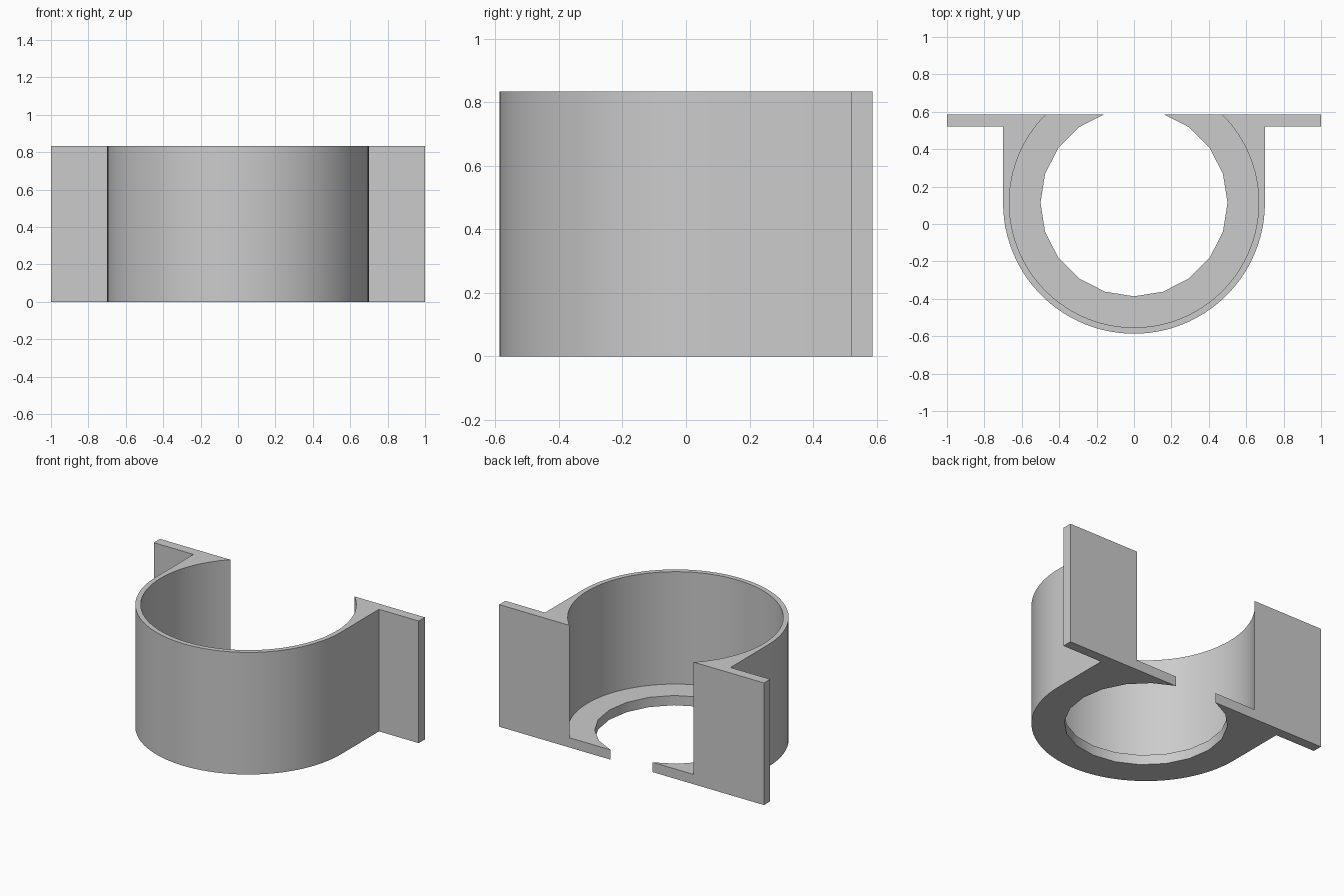
import bpy, bmesh, math

cube = bpy.data.objects.get("Cube")
if cube:
    bpy.data.objects.remove(cube, do_unlink=True)

# Main dimensions
U = 1 / 15
HEIGHT = 12.5 * U
BACK = 8.8 * U
CENTRE = 1.7 * U
OUTER, CAVITY, HOLE = 10.5 * U, 10 * U, 7.5 * U
PLATE = U          # thickness of floor and flanges

grey = bpy.data.materials.new("plain grey")
grey.use_nodes = True
colour = (0.6, 0.6, 0.6, 1)
grey.diffuse_color = colour
grey.node_tree.nodes["Principled BSDF"].inputs["Base Color"].default_value = colour


def arc(radius, segments, start, end):
    """Points on a circle about the cup axis, angles in turns."""
    return [(radius * math.cos(math.tau * a), CENTRE + radius * math.sin(math.tau * a))
            for a in (start + (end - start) * i / segments for i in range(segments + 1))]


def prism(name, outline, z0, z1):
    """Extrude a flat outline from z0 to z1."""
    bm = bmesh.new()
    base = bm.faces.new([bm.verts.new((x, y, z0)) for x, y in outline])
    top = bmesh.ops.extrude_face_region(bm, geom=[base])["geom"]
    verts = [g for g in top if isinstance(g, bmesh.types.BMVert)]
    bmesh.ops.translate(bm, verts=verts, vec=(0, 0, z1 - z0))
    bmesh.ops.recalc_face_normals(bm, faces=bm.faces)
    mesh = bpy.data.meshes.new(name)
    bm.to_mesh(mesh)
    bm.free()
    mesh.materials.append(grey)
    obj = bpy.data.objects.new(name, mesh)
    bpy.context.collection.objects.link(obj)
    return obj


# Rounded cup body with a flange on each side
flange = BACK - PLATE
outline = arc(OUTER, 50, 0.5, 1.0)
outline += [(OUTER, flange), (1, flange), (1, BACK)]
outline += [(-1, BACK), (-1, flange), (-OUTER, flange)]
body = prism("flanged_cup_holder", outline, 0, HEIGHT)

# Round cavity above the floor, and the twenty-sided opening through it
cutters = [
    prism("cavity_cutter", arc(CAVITY, 100, 0, 1)[:-1], PLATE, HEIGHT + 1),
    prism("floor_hole_cutter", arc(HOLE, 20, 0, 1)[:-1], -1, HEIGHT + 0.5),
]

bpy.ops.object.select_all(action="DESELECT")
body.select_set(True)
bpy.context.view_layer.objects.active = body
for cutter in cutters:
    cutter.hide_render = True
    mod = body.modifiers.new(cutter.name, "BOOLEAN")
    mod.operation = "DIFFERENCE"
    mod.solver = "EXACT"
    mod.object = cutter
    bpy.ops.object.modifier_apply(modifier=mod.name)
    bpy.data.objects.remove(cutter, do_unlink=True)

bpy.ops.object.shade_smooth_by_angle(angle=math.radians(30))
